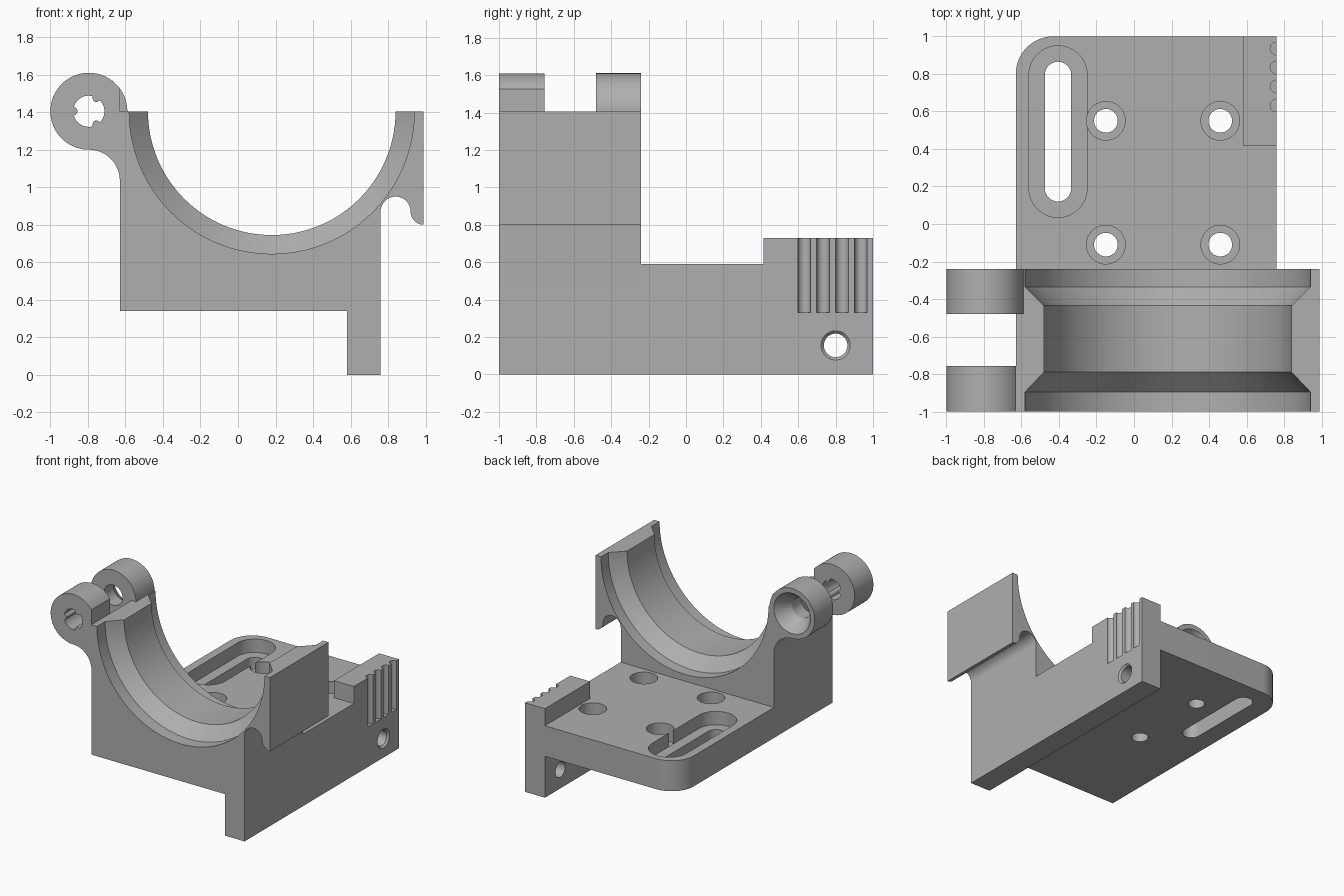
import bpy, bmesh
from math import sin, cos, pi, radians, sqrt

if "Cube" in bpy.data.objects:
    bpy.data.objects.remove(bpy.data.objects["Cube"])

grey = bpy.data.materials.new("plain_grey")
grey.use_nodes = True
grey.diffuse_color = (0.43, 0.43, 0.43, 1)
grey.node_tree.nodes["Principled BSDF"].inputs["Base Color"].default_value = grey.diffuse_color

# Maps outline coordinates (u, v) at station t to the chosen extrusion axis
PLACE = {
    "X": lambda u, v, t: (t, u, v),
    "Y": lambda u, v, t: (u, t, v),
    "Z": lambda u, v, t: (u, v, t),
}


def arc(cu, cv, r, start, end, n=24):
    steps = [radians(start + (end - start) * i / n) for i in range(n + 1)]
    return [(cu + r * cos(a), cv + r * sin(a)) for a in steps]


def circle(cu, cv, r, n=64):
    return arc(cu, cv, r, 0, 360, n)[:-1]


def racetrack(cu, v0, v1, r):
    return arc(cu, v1, r, 0, 180) + arc(cu, v0, r, 180, 360)


def loft(name, axis, sections):
    """Closed solid through matching outlines at the given stations."""
    bm = bmesh.new()
    rings = [[bm.verts.new(PLACE[axis](u, v, t)) for u, v in outline]
             for t, outline in sections]
    n = len(rings[0])
    for a, b in zip(rings, rings[1:]):
        for i in range(n):
            j = (i + 1) % n
            bm.faces.new((a[i], a[j], b[j], b[i]))
    bm.faces.new(rings[0])
    bm.faces.new(rings[-1])
    bmesh.ops.recalc_face_normals(bm, faces=bm.faces)
    mesh = bpy.data.meshes.new(name)
    bm.to_mesh(mesh)
    bm.free()
    mesh.materials.append(grey)
    obj = bpy.data.objects.new(name, mesh)
    bpy.context.collection.objects.link(obj)
    return obj


def prism(name, axis, t0, t1, outline):
    return loft(name, axis, [(t0, outline), (t1, outline)])


def lathe(name, axis, cu, cv, stations, n=64):
    return loft(name, axis, [(t, circle(cu, cv, r, n)) for t, r in stations])


def select_only(obj):
    bpy.ops.object.select_all(action="DESELECT")
    obj.select_set(True)
    bpy.context.view_layer.objects.active = obj


def cut(obj, *cutters):
    for cutter in cutters:
        cutter.hide_render = True
        mod = obj.modifiers.new("cut", "BOOLEAN")
        mod.operation = "DIFFERENCE"
        mod.solver = "EXACT"
        mod.object = cutter
        select_only(obj)
        bpy.ops.object.modifier_apply(modifier=mod.name)
        bpy.data.objects.remove(cutter)


LEFT, STEP, RIGHT = -0.63, 0.58, 0.76
FRONT, BACK = -1.0, -0.24
UNDER, DECK, TOP = 0.34, 0.59, 1.405

# Cradle block with an overhanging lip, hollowed by a turned groove
outline = [(LEFT, UNDER), (STEP, UNDER), (STEP, 0), (RIGHT, 0)]
outline += arc(0.84, 0.87, 0.08, 180, 0)
outline += arc(0.99, 0.87, 0.07, 180, 270)[1:]
outline += [(0.99, TOP), (LEFT, TOP)]
cradle = prism("cradle", "Y", FRONT, BACK, outline)
cut(cradle, lathe("cradle_groove", "Y", 0.18, TOP, [
    (-1.1, 0.76), (-0.895, 0.76), (-0.79, 0.66),
    (-0.435, 0.66), (-0.335, 0.76), (-0.1, 0.76)], 144))

# Hinge knuckles, blended into the cradle wall
HX, HR = -0.795, 0.205
foot = arc(HX, 1.035, 0.165, 0, 90)
front_knuckle = prism("front_knuckle", "Y", FRONT, -0.757,
                      foot + arc(HX, TOP, HR, 270, 36.4, 64) + [(LEFT, TOP)])
back_knuckle = prism("back_knuckle", "Y", -0.48, BACK,
                     foot + arc(HX, TOP, HR, 270, 0, 72) + [(LEFT, TOP)])

# Keyed bore: round hole with three small inward ribs
keyed = []
for i in range(180):
    a = 2 * pi * i / 180
    off = abs((a % (2 * pi / 3)) - pi / 3) * 0.083
    r = 0.083 - sqrt(max(0, 0.023 ** 2 - off ** 2))
    keyed.append((HX + r * cos(a), TOP + r * sin(a)))
cut(front_knuckle, prism("keyed_bore", "Y", -1.1, -0.7, keyed))
cut(back_knuckle, lathe("countersunk_bore", "Y", HX, TOP, [
    (-0.6, 0.083), (-0.36, 0.083), (BACK, 0.165), (-0.2, 0.192)]))

# Base plate with one rounded corner
base = prism("base_plate", "Z", UNDER, DECK,
             [(LEFT, BACK), (STEP, BACK), (STEP, 1)] + arc(-0.43, 0.8, 0.2, 90, 180))
cut(base,
    prism("slot_recess", "Z", DECK - 0.11, 0.8, racetrack(-0.405, 0.19, 0.795, 0.155)),
    prism("slot_through", "Z", 0.2, 0.8, racetrack(-0.405, 0.19, 0.795, 0.07)))
for x in (-0.15, 0.46):
    for y in (-0.11, 0.55):
        cut(base, lathe("screw_hole", "Z", x, y, [
            (0.2, 0.063), (DECK - 0.14, 0.063), (DECK - 0.14, 0.103), (0.8, 0.103)]))

# Side flange with raised end, grip grooves and a chamfered cross hole
flange = prism("side_flange", "X", STEP, RIGHT, [
    (BACK, 0), (1, 0), (1, 0.73), (0.415, 0.73), (0.415, DECK), (BACK, DECK)])
for i in range(4):
    cut(flange, lathe("grip_groove", "Z", RIGHT, 0.632 + 0.101 * i,
                      [(0.33, 0.034), (0.9, 0.034)], 32))
cut(flange, lathe("cross_hole", "X", 0.8, 0.155, [
    (0.5, 0.063), (RIGHT - 0.015, 0.063), (RIGHT, 0.078), (0.8, 0.118)]))

for part in (cradle, front_knuckle, back_knuckle, base, flange):
    select_only(part)
    bpy.ops.object.shade_smooth_by_angle(angle=radians(30))
